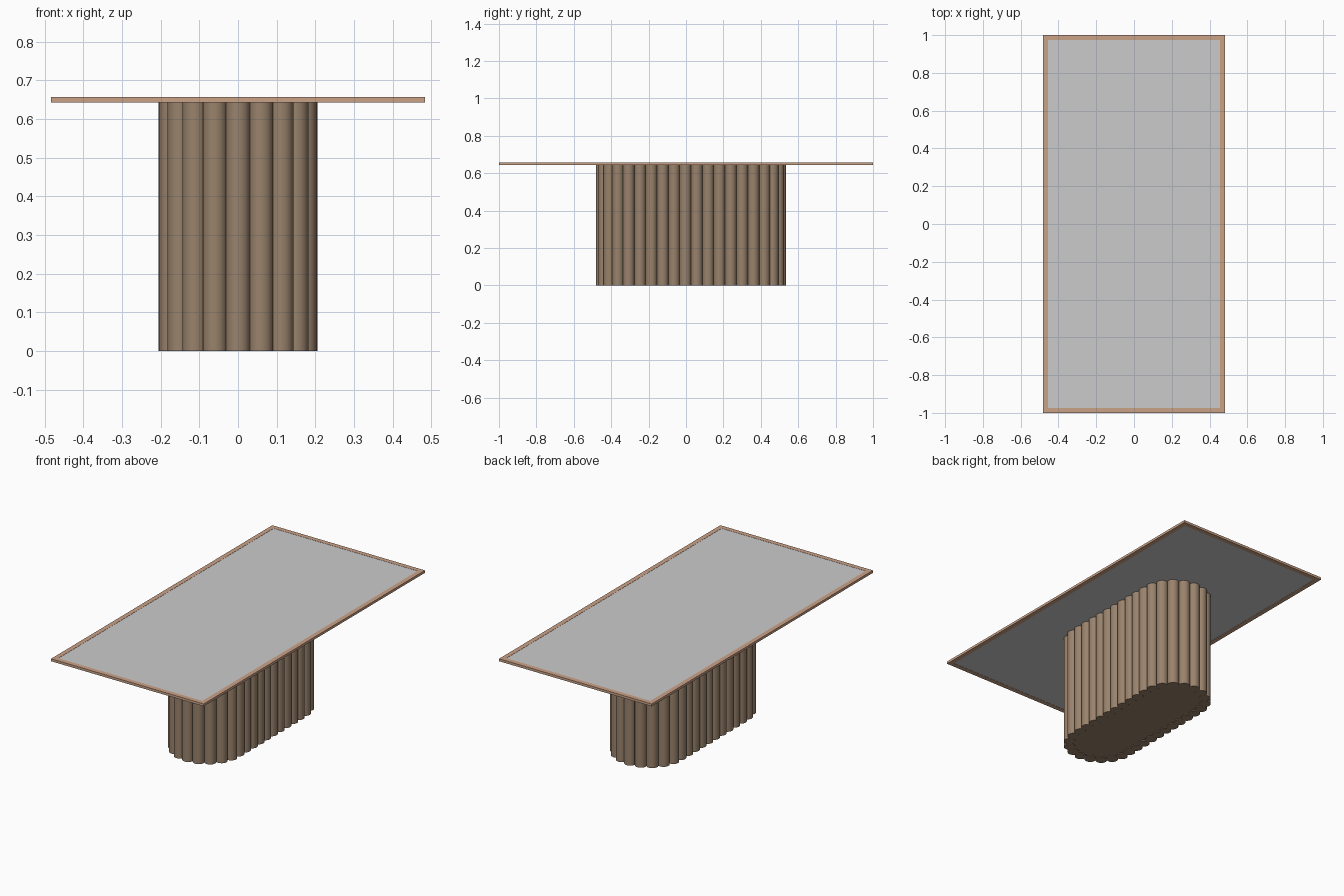
import bpy, bmesh, math

if "Cube" in bpy.data.objects:
    bpy.data.objects.remove(bpy.data.objects["Cube"])

HX, HY = 0.483, 1.0            # table top half sizes
Z0, Z1 = 0.643, 0.657          # table top underside / upper side
CY = 0.027                     # base centre in y
R, S, N, RC = 0.174, 0.303, 38, 0.0315   # column path radius, half straight, count, column radius


def material(name, rgb):
    m = bpy.data.materials.new(name)
    m.diffuse_color = (*rgb, 1)
    m.use_nodes = True
    m.node_tree.nodes["Principled BSDF"].inputs["Base Color"].default_value = m.diffuse_color
    return m


frame_mat = material("warm_wood", (0.60, 0.36, 0.24))
base_mat = material("brown_wood", (0.32, 0.225, 0.15))
panel_mat = material("light_grey", (0.60, 0.60, 0.60))


def add_object(name, bm, mat):
    bmesh.ops.recalc_face_normals(bm, faces=bm.faces[:])
    me = bpy.data.meshes.new(name)
    bm.to_mesh(me)
    bm.free()
    me.materials.append(mat)
    ob = bpy.data.objects.new(name, me)
    bpy.context.collection.objects.link(ob)
    return ob


def extrude_outline(bm, pts, z0, z1):
    f = bm.faces.new([bm.verts.new((x, y, z0)) for x, y in pts])
    r = bmesh.ops.extrude_face_region(bm, geom=[f], use_keep_orig=True)
    top = [v for v in r["geom"] if isinstance(v, bmesh.types.BMVert)]
    bmesh.ops.translate(bm, verts=top, vec=(0, 0, z1 - z0))


def rect(hx, hy):
    return [(-hx, -hy), (hx, -hy), (hx, hy), (-hx, hy)]


# Table top frame: mitred strips around the edge
W = 0.027
outer, inner = rect(HX, HY), rect(HX - W, HY - W)
bm = bmesh.new()
rings = [[bm.verts.new((x, y, z)) for x, y in pts]
         for pts, z in ((outer, Z0), (outer, Z1), (inner, Z1), (inner, Z0))]
for k in range(4):
    a, b = rings[k], rings[(k + 1) % 4]
    for i in range(4):
        j = (i + 1) % 4
        bm.faces.new((a[i], a[j], b[j], b[i]))
add_object("top_frame", bm, frame_mat)

# Inset panel
bm = bmesh.new()
extrude_outline(bm, rect(HX - W, HY - W), Z0 + 0.001, Z1 - 0.001)
add_object("top_panel", bm, panel_mat)


def stadium(r, d):
    """Point at arc length d round the base outline, from the front tip."""
    q = math.pi * r / 2
    total = 4 * q + 4 * S
    d %= total
    if d < q:
        a = d / r - math.pi / 2
        return r * math.cos(a), CY - S + r * math.sin(a)
    if d < q + 2 * S:
        return r, CY - S + d - q
    if d < 3 * q + 2 * S:
        a = (d - q - 2 * S) / r
        return r * math.cos(a), CY + S + r * math.sin(a)
    if d < 3 * q + 4 * S:
        return -r, CY + S - (d - 3 * q - 2 * S)
    a = math.pi + (d - 3 * q - 4 * S) / r
    return r * math.cos(a), CY - S + r * math.sin(a)


def perimeter(r):
    return 2 * math.pi * r + 4 * S


# Solid core inside the columns
bm = bmesh.new()
rc = R - 0.008
extrude_outline(bm, [stadium(rc, perimeter(rc) * i / 96) for i in range(96)], 0.004, Z0)
add_object("base_core", bm, base_mat)

# Ring of round columns
bm = bmesh.new()
for i in range(N):
    cx, cy = stadium(R, perimeter(R) * i / N)
    extrude_outline(bm, [(cx + RC * math.cos(t * math.pi / 12), cy + RC * math.sin(t * math.pi / 12))
                         for t in range(24)], 0, Z0 + 0.001)
cols = add_object("base_columns", bm, base_mat)
bpy.context.view_layer.objects.active = cols
cols.select_set(True)
bpy.ops.object.shade_smooth_by_angle(angle=math.radians(35))
